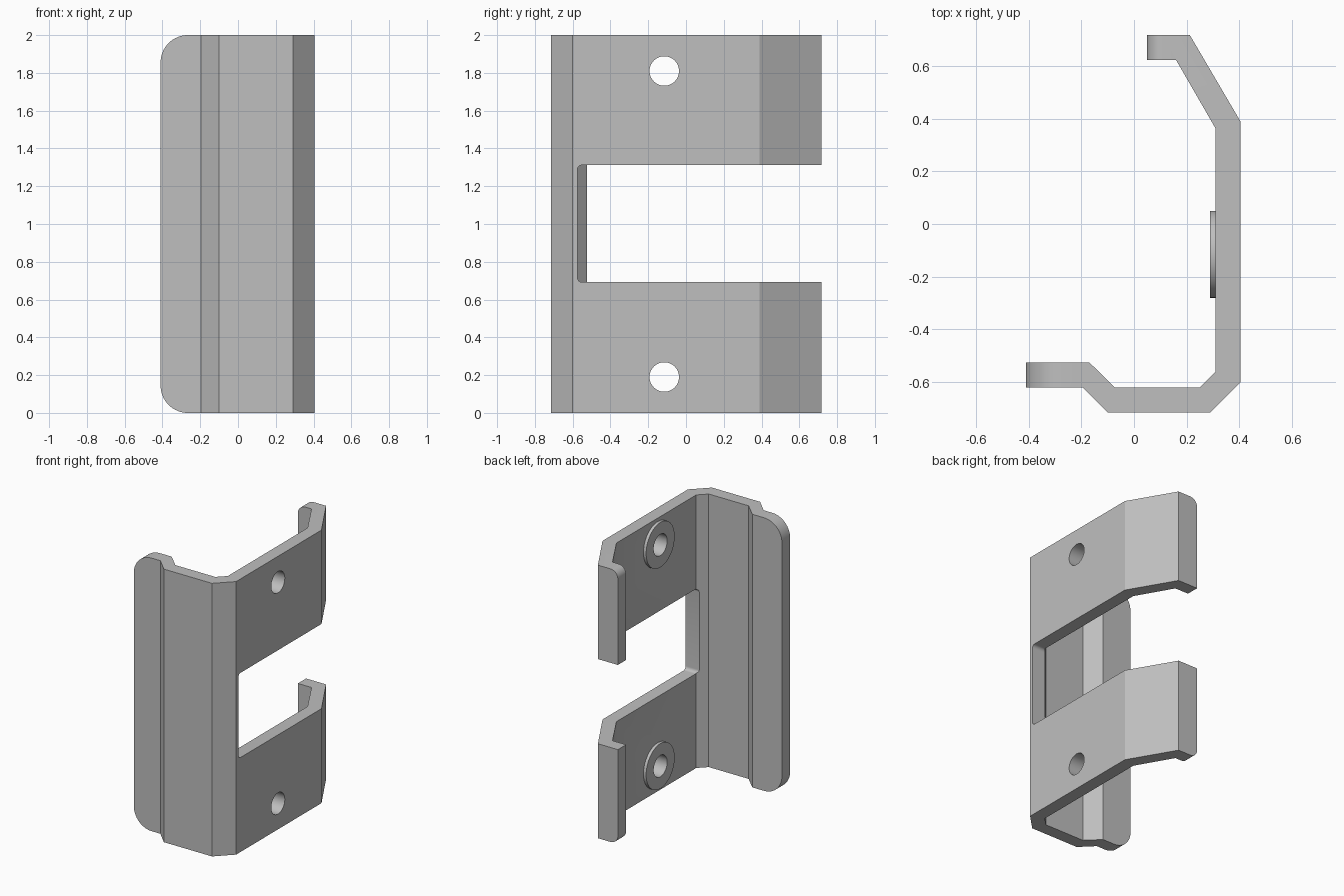
import bpy, bmesh
from math import pi
from mathutils import Matrix, Vector

cube = bpy.data.objects.get("Cube")
if cube:
    bpy.data.objects.remove(cube, do_unlink=True)

GREY = (0.52, 0.52, 0.52, 1)
mat = bpy.data.materials.new("plain grey")
mat.use_nodes = True
mat.diffuse_color = GREY
mat.node_tree.nodes["Principled BSDF"].inputs["Base Color"].default_value = GREY

HEIGHT = 2.0
HOLE_Y = -0.115
HOLE_Z = (0.19, 1.81)


def make_object(name, bm):
    bmesh.ops.recalc_face_normals(bm, faces=bm.faces)
    mesh = bpy.data.meshes.new(name)
    bm.to_mesh(mesh)
    bm.free()
    mesh.materials.append(mat)
    obj = bpy.data.objects.new(name, mesh)
    bpy.context.collection.objects.link(obj)
    return obj


def round_edges(bm, test, radius, segments):
    """Round every edge whose two ends both pass the test."""
    edges = [e for e in bm.edges if all(test(v.co) for v in e.verts)]
    bmesh.ops.bevel(bm, geom=edges, offset=radius, segments=segments,
                    profile=0.5, affect='EDGES')


def disc(name, x0, x1, radius, z):
    """Cylinder lying along x."""
    bm = bmesh.new()
    place = Matrix.Translation(((x0 + x1) / 2, HOLE_Y, z)) @ Matrix.Rotation(pi / 2, 4, 'Y')
    bmesh.ops.create_cone(bm, cap_ends=True, segments=64, radius1=radius,
                          radius2=radius, depth=x1 - x0, matrix=place)
    return make_object(name, bm)


def combine(target, tool, operation):
    tool.hide_render = True
    mod = target.modifiers.new(operation, 'BOOLEAN')
    mod.operation = operation
    mod.solver = 'EXACT'
    mod.object = tool
    bpy.context.view_layer.objects.active = target
    bpy.ops.object.modifier_apply(modifier=mod.name)
    bpy.data.objects.remove(tool, do_unlink=True)


# Bent sheet profile, outer side then inner side
profile = [(-0.41, -0.62), (-0.195, -0.62), (-0.10, -0.715), (0.29, -0.715),
           (0.405, -0.60), (0.405, 0.388), (0.212, 0.717), (0.05, 0.717),
           (0.05, 0.622), (0.16, 0.622), (0.31, 0.362), (0.31, -0.56),
           (0.25, -0.62), (-0.073, -0.62), (-0.17, -0.525), (-0.41, -0.525)]
bm = bmesh.new()
base = bm.faces.new([bm.verts.new((x, y, 0)) for x, y in profile])
top = bmesh.ops.extrude_face_region(bm, geom=[base])["geom"]
bmesh.ops.translate(bm, vec=(0, 0, HEIGHT),
                    verts=[v for v in top if isinstance(v, bmesh.types.BMVert)])

# Rounded corners on the front flange and the rear lips
for end_z in (0, HEIGHT):
    round_edges(bm, lambda c: c.x < -0.40 and abs(c.z - end_z) < 0.01, 0.145, 16)
    round_edges(bm, lambda c: abs(c.x - 0.05) < 0.01 and c.y > 0.5
                and abs(c.z - end_z) < 0.01, 0.06, 10)
bracket = make_object("bent_bracket", bm)

# Slot that splits the side wall into two arms
bm = bmesh.new()
bmesh.ops.create_cube(bm, size=1)
low, high = Vector((0.0, -0.575, 0.692)), Vector((0.6, 1.0, 1.312))
bmesh.ops.transform(bm, verts=bm.verts, matrix=Matrix.Translation((low + high) / 2)
                    @ Matrix.Diagonal((*(high - low), 1)))
round_edges(bm, lambda c: c.y < 0, 0.025, 6)
combine(bracket, make_object("slot_cutter", bm), 'DIFFERENCE')

# Raised bosses with screw holes through the wall
for z in HOLE_Z:
    combine(bracket, disc("screw_boss", 0.288, 0.35, 0.165, z), 'UNION')
    combine(bracket, disc("hole_cutter", 0.2, 0.5, 0.078, z), 'DIFFERENCE')

bpy.ops.object.select_all(action='DESELECT')
bracket.select_set(True)
bpy.context.view_layer.objects.active = bracket
bpy.ops.object.shade_smooth_by_angle(angle=pi / 6)
